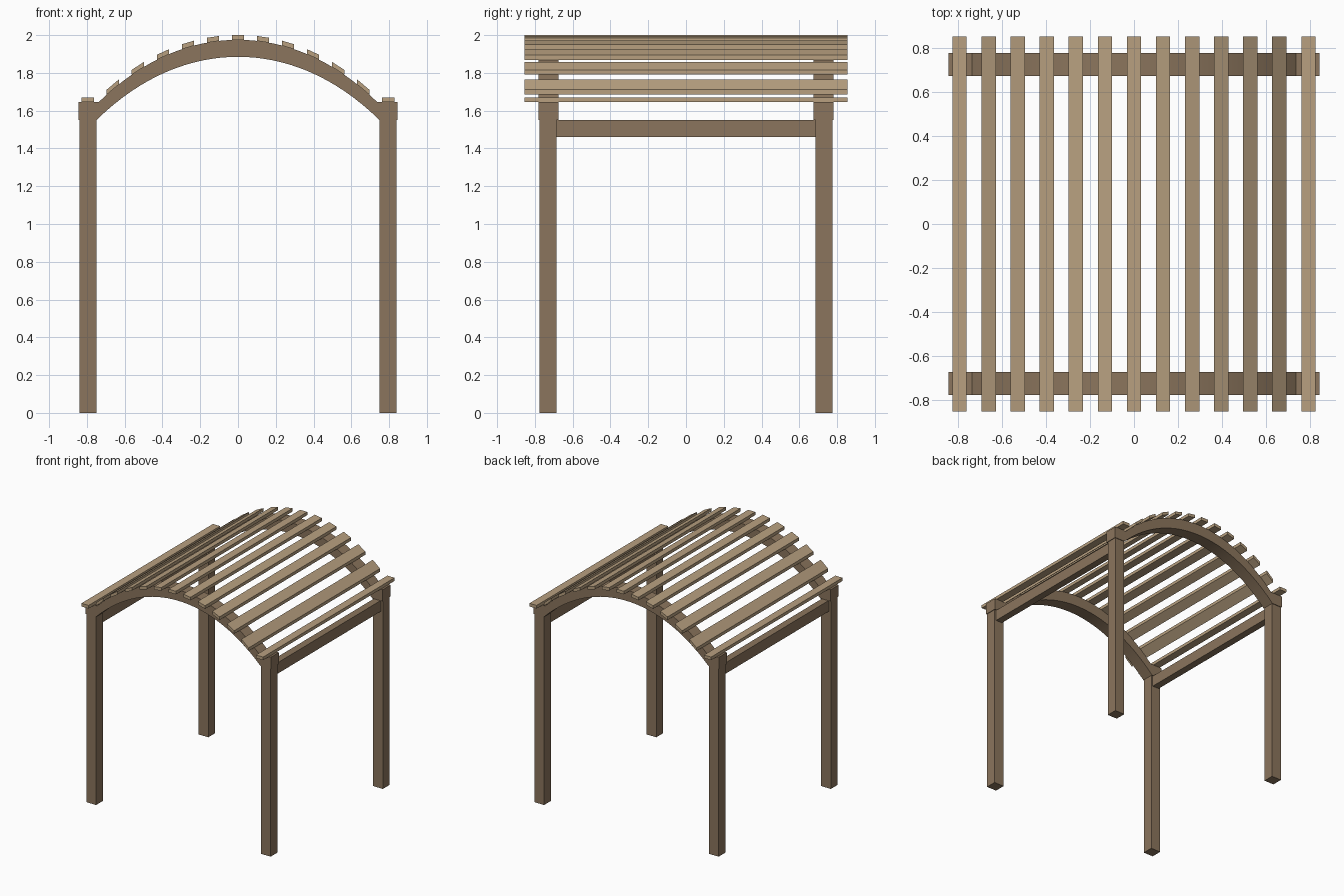
import bpy, bmesh, math

if "Cube" in bpy.data.objects:
    bpy.data.objects.remove(bpy.data.objects["Cube"])

def material(name, rgb):
    m = bpy.data.materials.new(name)
    m.diffuse_color = (*rgb, 1)
    m.use_nodes = True
    m.node_tree.nodes["Principled BSDF"].inputs["Base Color"].default_value = m.diffuse_color
    return m

brown = material("brown_wood", (0.258, 0.178, 0.109))
tan = material("tan_wood", (0.479, 0.352, 0.216))

def drop(x):
    """Height lost from the crown of the arch at x."""
    return 0.552 * x**2 + 0.10 * x**4

def prism(name, outline, y0, y1, mat):
    """Extrude an x-z outline from y0 to y1."""
    bm = bmesh.new()
    face = bm.faces.new([bm.verts.new((x, y0, z)) for x, z in outline])
    ext = bmesh.ops.extrude_face_region(bm, geom=[face])
    moved = [v for v in ext["geom"] if isinstance(v, bmesh.types.BMVert)]
    bmesh.ops.translate(bm, verts=moved, vec=(0, y1 - y0, 0))
    bmesh.ops.recalc_face_normals(bm, faces=bm.faces)
    me = bpy.data.meshes.new(name)
    bm.to_mesh(me)
    bm.free()
    me.materials.append(mat)
    ob = bpy.data.objects.new(name, me)
    bpy.context.collection.objects.link(ob)
    return ob

def rect(x0, x1, z0, z1):
    return [(x0, z0), (x1, z0), (x1, z1), (x0, z1)]

# Corner posts
for sx in (-1, 1):
    for sy in (-1, 1):
        prism("post", rect(sx * 0.795 - 0.045, sx * 0.795 + 0.045, 0, 1.55),
              sy * 0.73 - 0.045, sy * 0.73 + 0.045, brown)

# Side rails between front and back posts
for sx in (-1, 1):
    prism("side_rail", rect(sx * 0.795 - 0.03, sx * 0.795 + 0.03, 1.46, 1.55),
          -0.685, 0.685, brown)

# Arched beams with flat blocks over the posts
N = 32
steps = [2 * i / N - 1 for i in range(N + 1)]
top = [(0.738 * t, 1.975 - drop(0.738 * t)) for t in steps]
under = [(0.75 * t, 1.885 - 0.98 * drop(0.75 * t)) for t in steps]
outline = ([(-0.845, 1.55)] + under + [(0.845, 1.55), (0.845, 1.645)]
           + top[::-1] + [(-0.845, 1.645)])
for sy in (-1, 1):
    beam = prism("arched_beam", outline, sy * 0.7275 - 0.0525, sy * 0.7275 + 0.0525, brown)
    bpy.context.view_layer.objects.active = beam
    beam.select_set(True)
    bpy.ops.object.shade_smooth_by_angle(angle=math.radians(20))
    beam.select_set(False)

# Roof slats following the arch, the outermost pair lying flat
for i in range(-6, 7):
    x = i * 0.1325
    a, b = x - 0.0325, x + 0.0325
    za, zb = (1.645, 1.645) if abs(i) == 6 else (1.975 - drop(a), 1.975 - drop(b))
    prism("roof_slat", [(a, za), (b, zb), (b, zb + 0.026), (a, za + 0.026)],
          -0.855, 0.855, tan)
